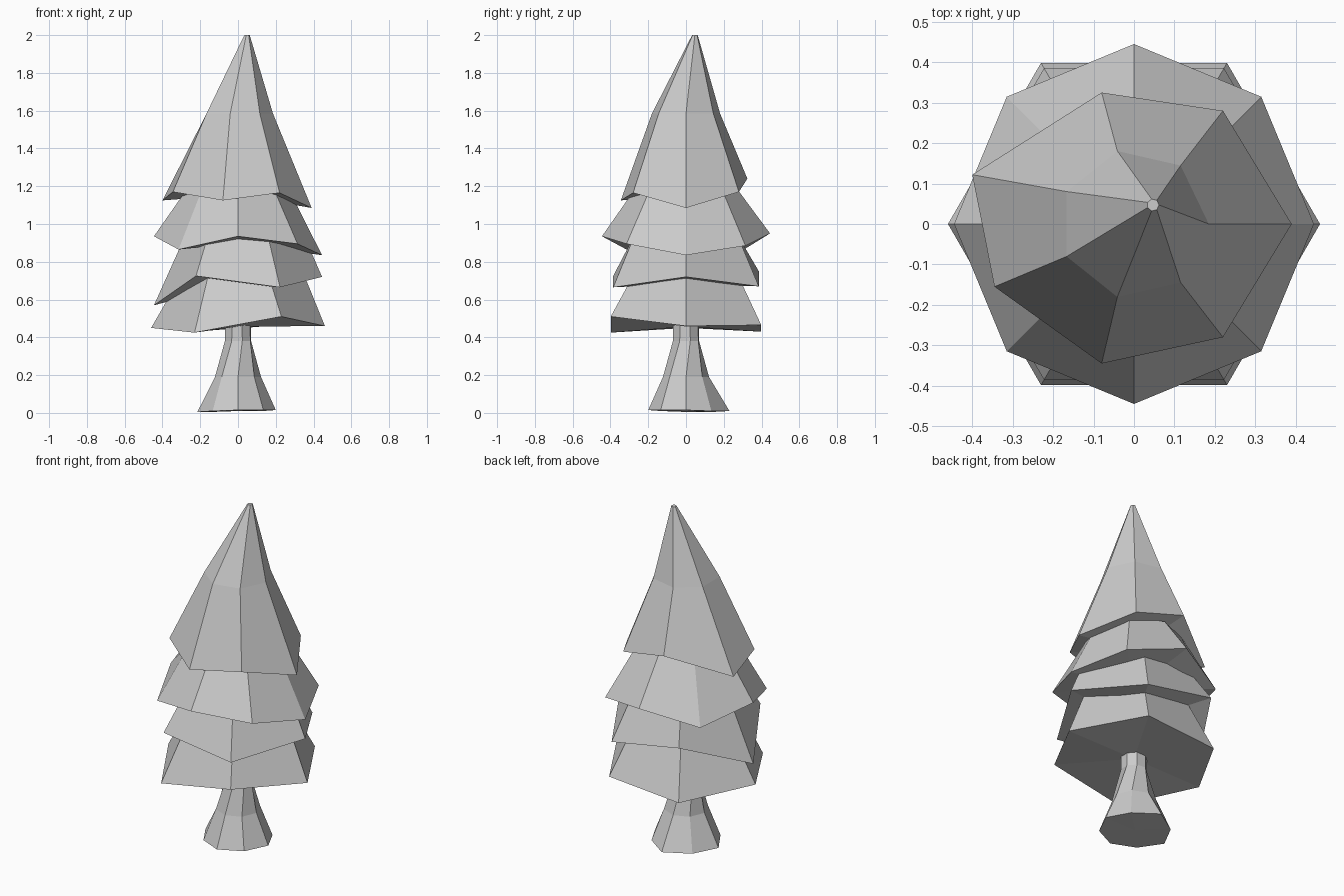
import bpy
from math import sin, cos, radians

if "Cube" in bpy.data.objects:
    bpy.data.objects.remove(bpy.data.objects["Cube"])


def ring(radii, heights, twist=0, centre=(0, 0)):
    """Closed loop of points, counter-clockwise from +x."""
    n = len(heights)
    if isinstance(radii, (int, float)):
        radii = [radii] * n
    pts = []
    for i in range(n):
        a = radians(360 * i / n + twist)
        pts.append((centre[0] + radii[i] * cos(a), centre[1] + radii[i] * sin(a), heights[i]))
    return pts


def loft(name, rings):
    """Join rings bottom to top; fan the underside to its middle, cap the top."""
    n = len(rings[0])
    verts = [p for r in rings for p in r]
    faces = []
    for k in range(len(rings) - 1):
        for i in range(n):
            j = (i + 1) % n
            faces.append((k * n + i, k * n + j, (k + 1) * n + j, (k + 1) * n + i))
    mid = len(verts)
    verts.append(tuple(sum(p[c] for p in rings[0]) / n for c in range(3)))
    faces += [((i + 1) % n, i, mid) for i in range(n)]
    faces.append(tuple(range(mid - n, mid)))
    mesh = bpy.data.meshes.new(name)
    mesh.from_pydata(verts, [], faces)
    mesh.update()
    obj = bpy.data.objects.new(name, mesh)
    bpy.context.collection.objects.link(obj)
    return obj


# Flared trunk, slightly twisted at the neck
loft("trunk", [
    ring([.20, .19, .23, .20, .215, .19, .20, .19], [.015, .01, .01, .005, .005, .01, .015, .015]),
    ring(.122, [.19] * 8),
    ring(.073, [.38] * 8, twist=18),
    ring(.072, [.50] * 8, twist=18),
])

# Lowest branch tier, six sides
loft("bottom_tier", [
    ring(.46, [.46, .465, .43, .45, .425, .51]),
    ring([.33, .29, .29, .27, .29, .29], [.78] * 6),
])

# Second branch tier, six sides with an uneven hem
loft("lower_middle_tier", [
    ring(.445, [.72, .67, .75, .57, .725, .665]),
    ring([.345, .31, .31, .274, .31, .31], [.95] * 6),
])

# Third branch tier, eight sides
loft("upper_middle_tier", [
    ring(.445, [.835, .885, .95, .87, .935, .865, .935, .895]),
    ring(.26, [1.2] * 8),
])

# Tall leaning tip, seven sides
hem = [(.39, 0, 1.085), (.22, .28, 1.17), (-.08, .325, 1.24), (-.40, .122, 1.125),
       (-.345, -.155, 1.17), (-.08, -.345, 1.125), (.22, -.28, 1.165)]
loft("top_tier", [
    hem,
    ring(.185, [1.585] * 7),
    ring(.015, [2.0] * 7, centre=(.047, .047)),
])
